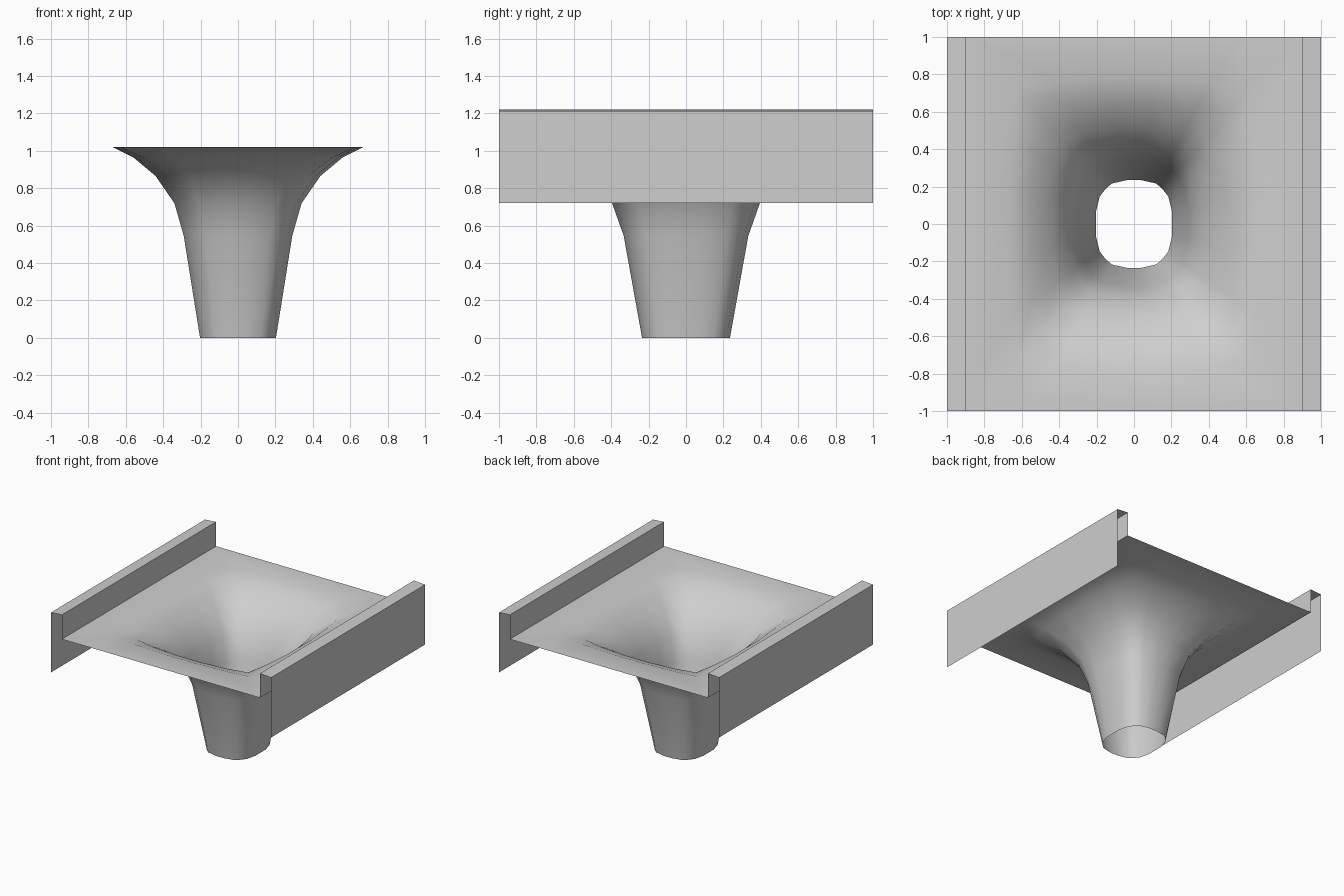
import bpy
import bmesh

cube = bpy.data.objects.get("Cube")
if cube:
    bpy.data.objects.remove(cube, do_unlink=True)

GREY = (0.62, 0.62, 0.62, 1)
metal = bpy.data.materials.new("light_grey")
metal.use_nodes = True
metal.diffuse_color = GREY
metal.node_tree.nodes["Principled BSDF"].inputs["Base Color"].default_value = GREY


def loft(name, rings, closed, smooth):
    """Skin a list of point rings with quads."""
    bm = bmesh.new()
    rows = [[bm.verts.new(p) for p in ring] for ring in rings]
    n = len(rows[0])
    for low, high in zip(rows, rows[1:]):
        for i in range(n if closed else n - 1):
            j = (i + 1) % n
            bm.faces.new((low[i], high[i], high[j], low[j]))
    for face in bm.faces:
        face.smooth = smooth
    mesh = bpy.data.meshes.new(name)
    bm.to_mesh(mesh)
    bm.free()
    mesh.materials.append(metal)
    obj = bpy.data.objects.new(name, mesh)
    bpy.context.collection.objects.link(obj)
    return obj


# One quadrant of the cross-section: rounded at the spout, square at the rim
ROUND = [(1, .29), (.9, .63), (.76, .785), (.59, .92), (.18, 1)]
SQUARE = [(1, .2), (1, .62), (1, 1), (.62, 1), (.18, 1)]


def section(z, half_x, half_y, squareness):
    quad = [(half_x * (a + (c - a) * squareness), half_y * (b + (d - b) * squareness))
            for (a, b), (c, d) in zip(ROUND, SQUARE)]
    back = quad + [(-x, y) for x, y in reversed(quad)]
    front = [(-x, -y) for x, y in back]
    return [(x, y, z) for x, y in back + front]


# Funnel: spout flaring into a flat rectangular rim
profile = [
    (0, .203, .235, 0),
    (.545, .29, .333, .1),
    (.72, .34, .395, .2),
    (.865, .44, .505, .4),
    (.965, .56, .645, .6),
    (1.02, .67, .78, .75),
    (1.02, .9, 1, 1),
]
loft("funnel", [section(*row) for row in profile], True, True)

# Side rails: folded sheet, open at the ends and underneath
rail_profile = [(.9, 1.02), (.9, 1.22), (1, 1.212), (1, .72)]
for name, side in (("left_rail", 1), ("right_rail", -1)):
    ends = [[(side * x, y, z) for x, z in rail_profile] for y in (-side, side)]
    loft(name, ends, False, False)
